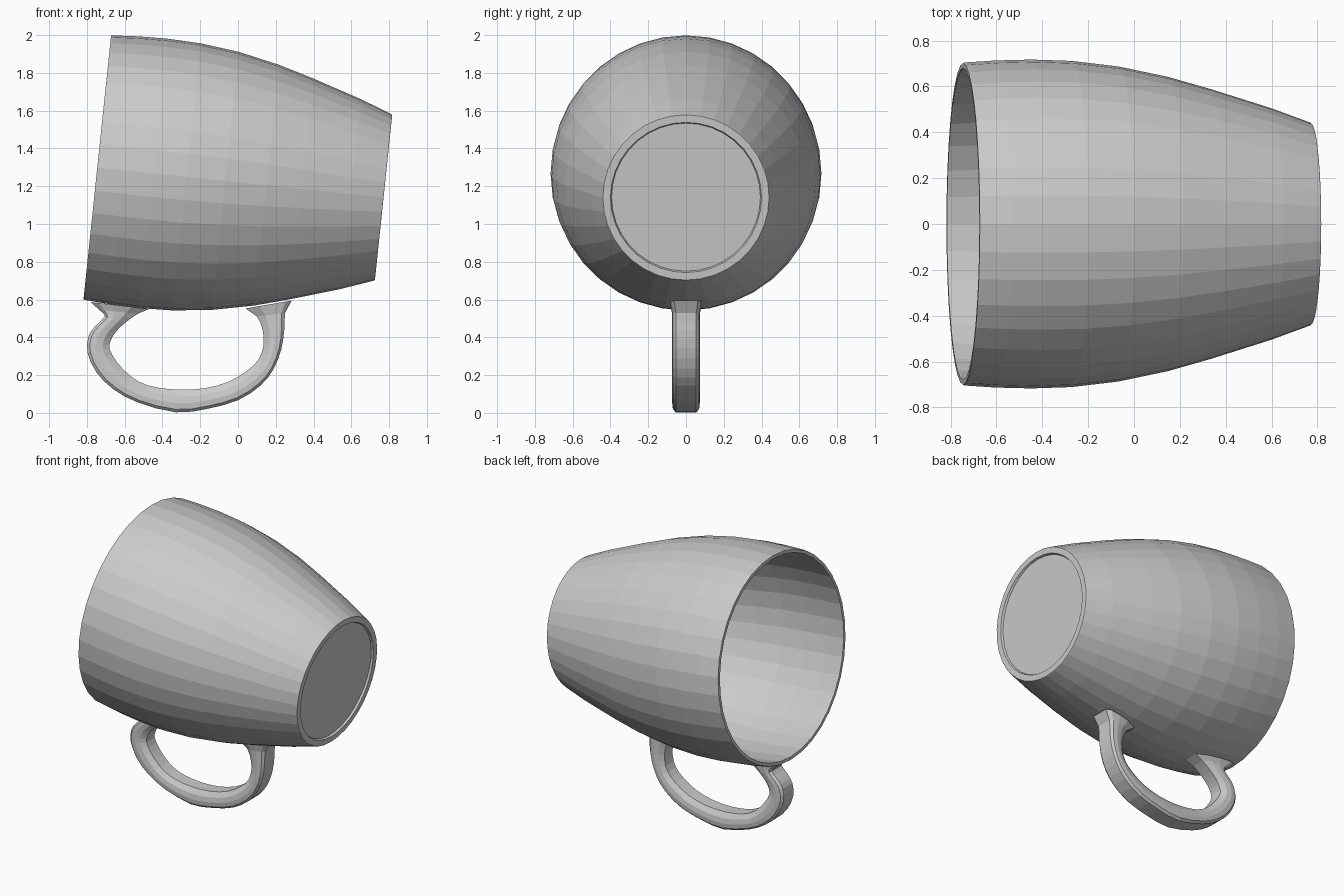
import bpy
import bmesh
from math import sin, cos, pi
from mathutils import Vector

cube = bpy.data.objects.get("Cube")
if cube:
    bpy.data.objects.remove(cube, do_unlink=True)

grey = bpy.data.materials.new("grey ceramic")
grey.use_nodes = True
colour = (0.6, 0.6, 0.6, 1)
grey.diffuse_color = colour
grey.node_tree.nodes["Principled BSDF"].inputs["Base Color"].default_value = colour


def loft(name, rings):
    """Skin a list of point rings and cap both ends."""
    bm = bmesh.new()
    loops = [[bm.verts.new(p) for p in ring] for ring in rings]
    n = len(loops[0])
    for a, b in zip(loops, loops[1:]):
        for i in range(n):
            j = (i + 1) % n
            bm.faces.new((a[i], a[j], b[j], b[i]))
    bm.faces.new(loops[0])
    bm.faces.new(loops[-1])
    bmesh.ops.recalc_face_normals(bm, faces=bm.faces)
    mesh = bpy.data.meshes.new(name)
    bm.to_mesh(mesh)
    bm.free()
    mesh.materials.append(grey)
    obj = bpy.data.objects.new(name, mesh)
    bpy.context.collection.objects.link(obj)


# Mug body: a tilted lathe around the line from rim centre to base centre
SEGMENTS = 36
WALL = 0.026
rim_centre = Vector((-0.745, 0, 1.299))
axis = Vector((1.512, 0, -0.158)).normalized()
side = Vector((0, 1, 0))
up = axis.cross(side)

outer = [(0.006, 0.704), (0.14, 0.713), (0.3, 0.717), (0.475, 0.711),
         (0.68, 0.687), (0.9, 0.641), (1.09, 0.587), (1.35, 0.505)]
inner = [(1.475, 0.435)] + [(t, r - WALL) for t, r in reversed(outer)]
rim = [(0, 0.68), (0, 0.701)]
foot = [(1.52, 0.443), (1.524, 0.44), (1.524, 0.4), (1.51, 0.394)]


def circle(t, r):
    angles = [2 * pi * i / SEGMENTS for i in range(SEGMENTS)]
    return [rim_centre + axis * t + (up * cos(a) + side * sin(a)) * r
            for a in angles]


loft("mug_body", [circle(t, r) for t, r in inner + rim + outer + foot])

# Handle: matching outer and inner edge points, flared where it joins the body
edges = [Vector(e) for e in (
    (-0.78, 0.587, -0.47, 0.55), (-0.735, 0.545, -0.53, 0.525),
    (-0.705, 0.512, -0.60, 0.475), (-0.755, 0.46, -0.65, 0.425),
    (-0.79, 0.41, -0.675, 0.38), (-0.797, 0.32, -0.68, 0.34),
    (-0.75, 0.215, -0.645, 0.275), (-0.66, 0.125, -0.57, 0.195),
    (-0.53, 0.055, -0.475, 0.145), (-0.33, 0.003, -0.33, 0.123),
    (-0.16, 0.022, -0.18, 0.13), (0.0, 0.067, -0.05, 0.165),
    (0.12, 0.145, 0.05, 0.225), (0.19, 0.235, 0.11, 0.285),
    (0.23, 0.34, 0.135, 0.36), (0.245, 0.44, 0.13, 0.44),
    (0.25, 0.53, 0.1, 0.51), (0.285, 0.595, 0.04, 0.553))]
# Add a smooth in-between ring to each inner span
path = edges[:2]
for a, b, c, d in zip(edges, edges[1:], edges[2:], edges[3:]):
    path += [((b + c) * 9 - a - d) / 16, c]
path += edges[-1:]

# Rounded section: (fraction from outer to inner edge, fraction of half width)
half = [(0, 0.74), (0.13, 0.95), (0.4, 1), (0.7, 0.92), (1, 0.62)]
section = half + [(u, -w) for u, w in reversed(half)]

rings = []
for e in path:
    a, b = Vector((e[0], 0, e[1])), Vector((e[2], 0, e[3]))
    width = 0.085 if e in (path[0], path[-1]) else 0.073
    rings.append([a.lerp(b, u) + side * (w * width) for u, w in section])
loft("handle", rings)
